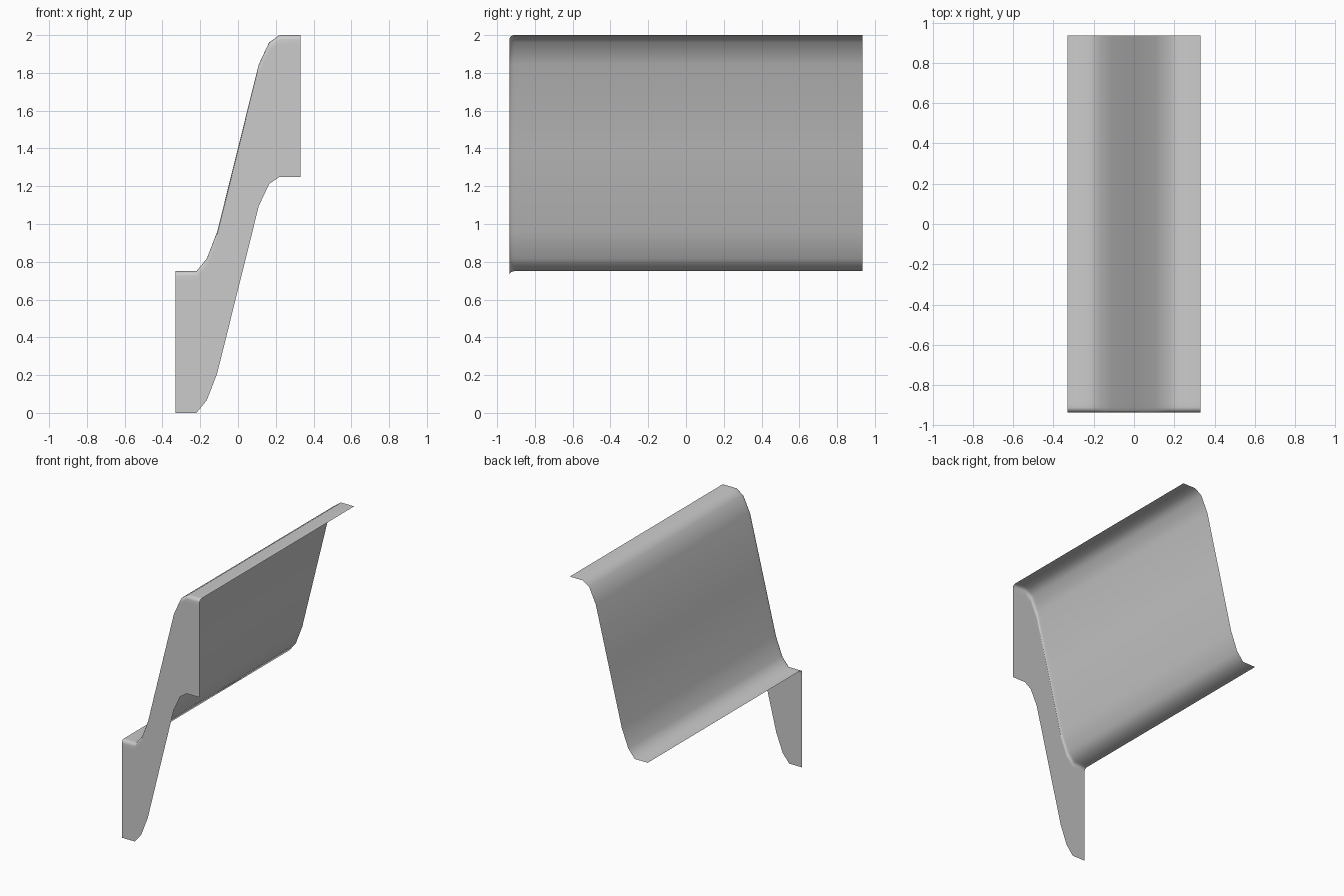
import bpy, bmesh, math

if "Cube" in bpy.data.objects:
    bpy.data.objects.remove(bpy.data.objects["Cube"])

# S-shaped profile (x, z) of the upper sheet
PROFILE = [(-0.33, 0.75), (-0.22, 0.75), (-0.165, 0.817), (-0.11, 0.96), (0, 1.403),
           (0.11, 1.845), (0.165, 1.962), (0.22, 2.0), (0.33, 2.0)]
HALF, R, DROP, STEPS = 0.935, 0.025, 0.75, 5

# Cross-section (y, drop): long sheet, rounded front edge, hanging front skirt
section = [(HALF, 0), (-HALF + 2 * R, 0)]
for k in range(STEPS + 1):
    a = k / STEPS * math.pi / 2
    section.append((-HALF + R - R * math.sin(a), -R + R * math.cos(a)))
section += [(-HALF, -2 * R), (-HALF, -DROP)]

# Sweep the section along the profile as an open sheet
bm = bmesh.new()
rows = [[bm.verts.new((x, y, z + d)) for y, d in section] for x, z in PROFILE]
for a, b in zip(rows, rows[1:]):
    for j in range(len(section) - 1):
        f = bm.faces.new((a[j], a[j + 1], b[j + 1], b[j]))
        f.smooth = True

mesh = bpy.data.meshes.new("curved_trim_panel")
bm.to_mesh(mesh)
bm.free()
panel = bpy.data.objects.new("curved_trim_panel", mesh)
bpy.context.collection.objects.link(panel)
